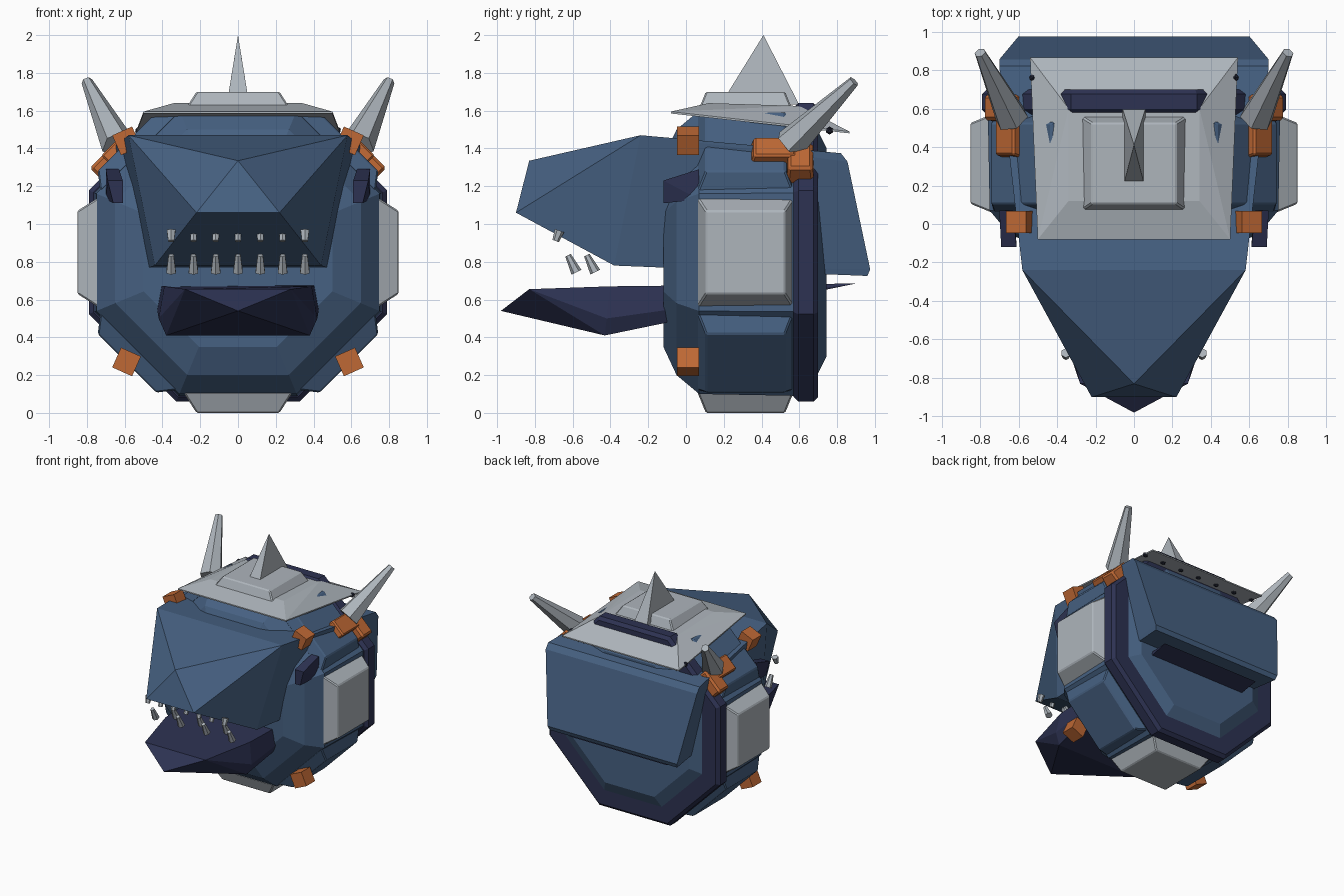
import bpy, bmesh, math
from mathutils import Vector, Matrix

cube = bpy.data.objects.get("Cube")
if cube:
    bpy.data.objects.remove(cube)

def material(name, colour):
    m = bpy.data.materials.new(name)
    m.use_nodes = True
    m.diffuse_color = (*colour, 1)
    node = next(n for n in m.node_tree.nodes if n.type == 'BSDF_PRINCIPLED')
    node.inputs["Base Color"].default_value = (*colour, 1)
    return m

BLUE = material("steel_blue", (0.062, 0.12, 0.225))
NAVY = material("dark_navy", (0.026, 0.032, 0.085))
GREY = material("light_grey", (0.42, 0.46, 0.50))
ORANGE = material("orange", (0.52, 0.14, 0.035))
DARK = material("bolt_dark", (0.015, 0.018, 0.035))

CENTRE_Z = 0.85

def finish(name, bm, mat, bevel=0):
    bmesh.ops.recalc_face_normals(bm, faces=bm.faces)
    mesh = bpy.data.meshes.new(name)
    bm.to_mesh(mesh)
    bm.free()
    mesh.materials.append(mat)
    ob = bpy.data.objects.new(name, mesh)
    bpy.context.scene.collection.objects.link(ob)
    if bevel:
        mod = ob.modifiers.new("Bevel", 'BEVEL')
        mod.width = bevel
        mod.segments = 1
        mod.limit_method = 'ANGLE'
    return ob

def hull(name, points, mat, bevel=0):
    bm = bmesh.new()
    for p in points:
        bm.verts.new(p)
    res = bmesh.ops.convex_hull(bm, input=bm.verts)
    loose = {g for g in res["geom_interior"] + res["geom_unused"]
             if isinstance(g, bmesh.types.BMVert)}
    bmesh.ops.delete(bm, geom=list(loose), context='VERTS')
    bmesh.ops.dissolve_limit(bm, angle_limit=0.03, verts=bm.verts, edges=bm.edges)
    return finish(name, bm, mat, bevel)

def both(points):
    return [(s * x, y, z) for x, y, z in points for s in (1, -1)]

def octagon_loft(name, profile, mat):
    """Octagonal drum along y from (y, apothem) pairs."""
    bm = bmesh.new()
    rings = []
    for y, apothem in profile:
        r = apothem / math.cos(math.pi / 8)
        angles = [(k + 0.5) * math.pi / 4 for k in range(8)]
        rings.append([bm.verts.new((r * math.cos(a), y, CENTRE_Z + r * math.sin(a)))
                      for a in angles])
    for a, b in zip(rings, rings[1:]):
        for k in range(8):
            n = (k + 1) % 8
            bm.faces.new((a[k], a[n], b[n], b[k]))
    bm.faces.new(rings[0])
    bm.faces.new(rings[-1])
    return finish(name, bm, mat)

def plate(name, angle, radii, widths, y0, y1, inset, mat, bevel=0, shift=0):
    """Tapered armour plate facing outward at an angle from straight up."""
    out = Vector((math.sin(angle), 0, math.cos(angle)))
    side = Vector((math.cos(angle), 0, -math.sin(angle)))
    pts = []
    for r, w, i in zip(radii, widths, (0, inset)):
        for s in (-1, 1):
            for y in (y0 + i, y1 - i):
                pts.append(out * r + side * (s * w + shift) + Vector((0, y, CENTRE_Z)))
    return hull(name, pts, mat, bevel)

def cone(name, base, tip, r1, r2, sides, mat):
    base, tip = Vector(base), Vector(tip)
    axis = tip - base
    bm = bmesh.new()
    turn = axis.to_track_quat('Z', 'Y').to_matrix().to_4x4()
    bmesh.ops.create_cone(bm, cap_ends=True, segments=sides, radius1=r1, radius2=r2,
                          depth=axis.length,
                          matrix=Matrix.Translation((base + tip) / 2) @ turn)
    return finish(name, bm, mat)

# Drum body and rear ring
octagon_loft("body", [(-0.12, 0.5), (-0.05, 0.65), (0.07, 0.75), (0.6, 0.76),
                      (0.69, 0.66), (0.745, 0.55)], BLUE)
octagon_loft("rear_ring", [(0.57, 0.765), (0.595, 0.79), (0.675, 0.79), (0.70, 0.765)], NAVY)

# Armour plates around the drum
for k in range(8):
    diagonal = k % 2
    plate(f"armour_plate_{k + 1}", k * math.pi / 4,
          (0.74, 0.83 if diagonal else 0.85),
          (0.29, 0.22), 0.06, 0.57, 0.045, BLUE if diagonal else GREY, 0.008)

# Upper head block running right through the drum
hull("upper_head", both([(0.58, -0.24, 1.47), (0, -0.83, 1.335), (0.22, -0.9, 1.06),
                         (0.44, -0.38, 0.78), (0.70, 0.82, 1.375), (0.70, 0.855, 1.33),
                         (0.60, 0.975, 0.76), (0.59, 0.96, 0.725)]), BLUE)

# Lower jaw with a thin tail edge
hull("lower_jaw", both([(0, -0.98, 0.54), (0.28, -0.83, 0.655), (0.39, -0.4, 0.67),
                        (0.42, -0.42, 0.5), (0.38, -0.43, 0.41),
                        (0.45, 0.9, 0.685)]), NAVY)

# Sloping top cap, spike and hanging bolts
hull("top_cap", both([(0.5, -0.08, 1.585), (0.54, 0.865, 1.48), (0.5, -0.08, 1.595),
                      (0.54, 0.865, 1.49), (0.34, 0.12, 1.64), (0.34, 0.6, 1.625),
                      (0.43, 0.74, 1.54)]), GREY)
hull("top_spike", both([(0.055, 0.2, 1.66), (0.06, 0.6, 1.63), (0, 0.41, 2.0)]), GREY)
for k in range(7):
    bm = bmesh.new()
    x = (k - 3) * 0.175
    bmesh.ops.create_icosphere(bm, subdivisions=1, radius=0.022,
                               matrix=Matrix.Translation((x, 0.76, 1.495)))
    finish(f"cap_bolt_{k + 1}", bm, DARK)

# Paired parts: horns, orange brackets, cheek wedges and cubes
for s, label in ((1, "left"), (-1, "right")):
    cone(f"{label}_horn", (s * 0.635, 0.55, 1.42), (s * 0.80, 0.89, 1.755),
         0.09, 0.03, 6, GREY)
    up = s * math.pi / 4
    plate(f"{label}_horn_bracket_front", up, (0.8, 0.875), (0.07, 0.07),
          0.34, 0.6, 0.02, ORANGE, 0.01, s * 0.08)
    plate(f"{label}_horn_bracket_rear", up, (0.74, 0.87), (0.1, 0.1),
          0.53, 0.68, 0.01, ORANGE, 0.015, s * 0.14)
    hull(f"{label}_cheek_wedge", [(s * x, y, z) for x, y, z in
         [(0.61, -0.12, 1.23), (0.69, -0.12, 1.23), (0.63, 0.07, 1.29), (0.7, 0.07, 1.29),
          (0.61, -0.12, 1.11), (0.66, -0.12, 1.11), (0.62, 0.07, 1.13), (0.7, 0.07, 1.13)]],
         NAVY)
    for height, z, tilt in (("upper", 1.44, 1), ("lower", 0.27, -1)):
        bm = bmesh.new()
        place = (Matrix.Translation((s * 0.59, 0.01, z))
                 @ Matrix.Rotation(s * tilt * math.radians(24), 4, 'Y'))
        bmesh.ops.create_cube(bm, size=0.115, matrix=place)
        finish(f"{label}_{height}_cube", bm, ORANGE)

# Two rows of teeth
for k in range(7):
    x = (k - 3) * 0.118
    y = -0.5 if k % 2 else -0.6
    cone(f"lower_tooth_{k + 1}", (x, y + 0.02, 0.745), (x, y - 0.025, 0.835),
         0.029, 0.016, 6, GREY)
    big = abs(k - 3) == 3
    cone(f"upper_tooth_{k + 1}", (x, -0.67, 0.965), (x, -0.69, 0.91),
         0.026 if big else 0.02, 0.018, 6, GREY)
